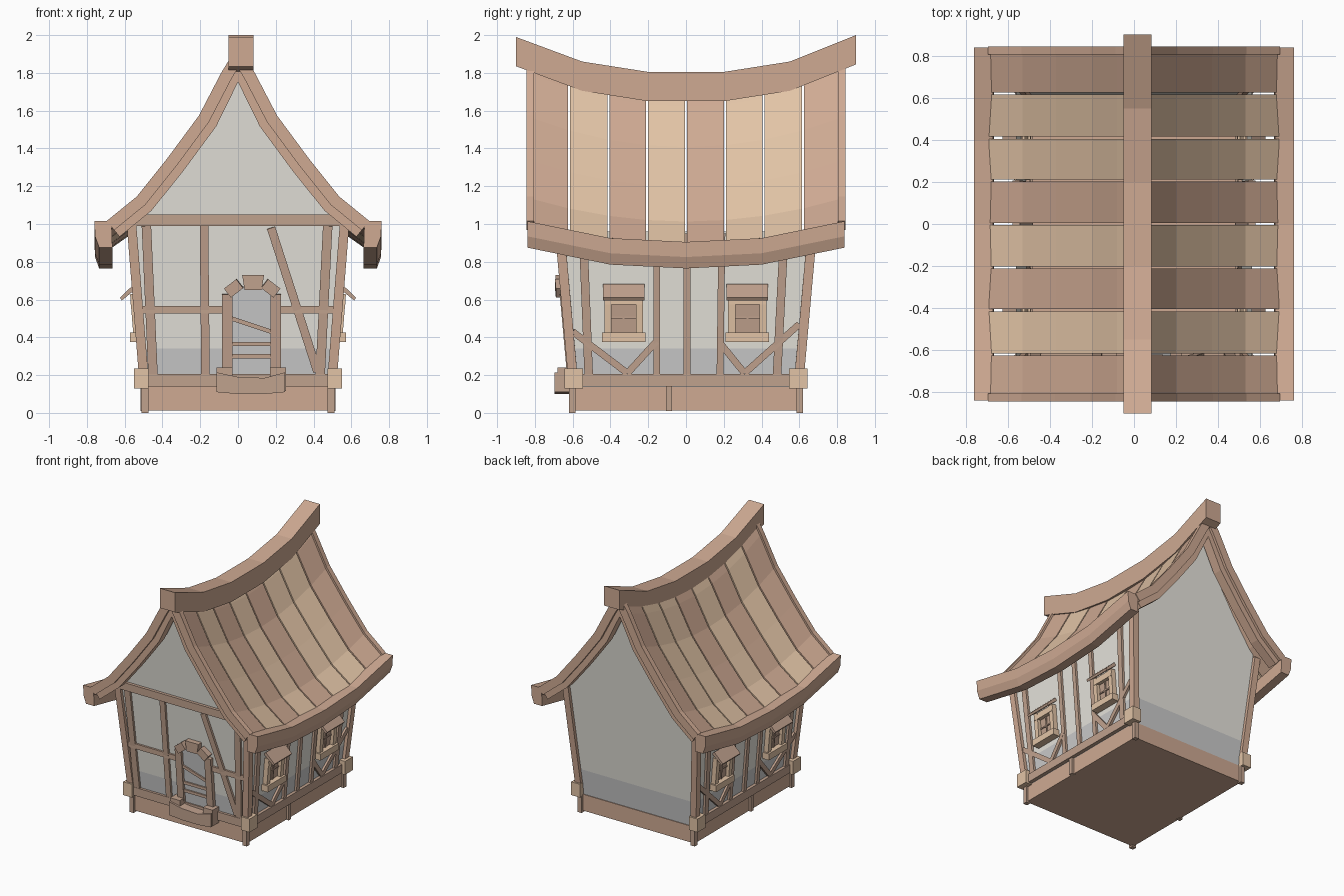
import bpy
from mathutils import Vector as V

if "Cube" in bpy.data.objects:
    bpy.data.objects.remove(bpy.data.objects["Cube"])


def material(name, rgb):
    m = bpy.data.materials.new(name)
    m.diffuse_color = (*rgb, 1)
    m.use_nodes = True
    m.node_tree.nodes["Principled BSDF"].inputs["Base Color"].default_value = m.diffuse_color
    return m


WOOD = material("wood", (0.62, 0.40, 0.29))
DARK = material("timber", (0.53, 0.36, 0.27))
LIGHT = material("light_wood", (0.76, 0.55, 0.38))
PLASTER = material("plaster", (0.80, 0.78, 0.72))


def mesh(name, verts, faces, mat=None):
    me = bpy.data.meshes.new(name)
    me.from_pydata([tuple(v) for v in verts], [], faces)
    ob = bpy.data.objects.new(name, me)
    bpy.context.collection.objects.link(ob)
    if mat:
        me.materials.append(mat)
    import bmesh
    bm = bmesh.new()
    bm.from_mesh(me)
    bmesh.ops.recalc_face_normals(bm, faces=bm.faces)
    bm.to_mesh(me)
    bm.free()
    return ob


def loft(name, rings, mat=None):
    """Skin closed rings of equal length and cap both ends."""
    n = len(rings[0])
    verts = [p for r in rings for p in r]
    faces = [(k * n + i, k * n + (i + 1) % n, (k + 1) * n + (i + 1) % n, (k + 1) * n + i)
             for k in range(len(rings) - 1) for i in range(n)]
    faces += [tuple(range(n)), tuple(range(len(verts) - n, len(verts)))]
    return mesh(name, verts, faces, mat)


def box(name, x, y, z, mat=None):
    return loft(name, [[(x[0], y[0], h), (x[1], y[0], h), (x[1], y[1], h), (x[0], y[1], h)] for h in z], mat)


def beam(name, a, b, w, d, n, mat=DARK):
    """Square timber from a to b, w wide across the wall, d deep along normal n."""
    a, b = V(a), V(b)
    t = (b - a).normalized()
    u = V(n).cross(t).normalized()
    v = t.cross(u)
    sec = [u * w / 2 * i + v * d / 2 * j for i, j in ((1, 1), (-1, 1), (-1, -1), (1, -1))]
    return loft(name, [[p + q for q in sec] for p in (a, b)], mat)


# Walls lean outward as they rise
def xw(z): return 0.5 + 0.08 * (z - 0.2)
def yw(z): return 0.6 + 0.09 * (z - 0.2)
def F(x, z, o=0): return (x, -yw(z) - o, z)
def S(s, y, z, o=0): return (s * (xw(z) + o), y, z)


# Roof curve at the gable ends, sagging toward the middle
PROFILE = [(0, 1.93), (0.08, 1.80), (0.2, 1.57), (0.37, 1.34), (0.53, 1.14), (0.69, 1.01)]


def sag(x, y):
    return (0.185 - 0.11 * x) * (1 - min(1, abs(y) / 0.84) ** 2)


def offset(t):
    out = [(0, PROFILE[0][1] - 1.9 * t)]
    for i in range(1, len(PROFILE)):
        p, q = PROFILE[i - 1], PROFILE[min(i + 1, len(PROFILE) - 1)]
        d = V((q[0] - p[0], q[1] - p[1])).normalized()
        out.append((max(0, PROFILE[i][0] + d.y * t), PROFILE[i][1] - d.x * t))
    return out


# Base, stone band and plaster shell
box("base", (-0.495, 0.495), (-0.6, 0.6), (0.012, 0.14), WOOD)


def ring(z):
    return [(i * xw(z), j * yw(z), z) for i, j in ((-1, -1), (1, -1), (1, 1), (-1, 1))]


sides = [(i, (i + 1) % 4, 4 + (i + 1) % 4, 4 + i) for i in range(4)]
mesh("stone_band", ring(0.13) + ring(0.34), sides)
mesh("plaster_walls", ring(0.34) + ring(0.96), sides, PLASTER)
half = [(x, z - sag(x, 0.72) - 0.03) for x, z in PROFILE[:5]]
outline = [(-xw(0.96), 0.96)] + [(-x, z) for x, z in half[:0:-1]] + half + [(xw(0.96), 0.96)]
for e, side in ((-1, "front"), (1, "back")):
    mesh(side + "_gable", [(x, e * yw(z), z) for x, z in outline], [tuple(range(len(outline)))[::e]], PLASTER)

# Roof planks
edges = [-0.82, -0.62, -0.41, -0.207, 0, 0.207, 0.41, 0.62, 0.82]
under = offset(0.035)
for s in (-1, 1):
    for k in range(8):
        y0, y1 = edges[k] + 0.005, edges[k + 1] - 0.005
        rings = [[(s * a[0], y0, a[1] - sag(a[0], y0)), (s * a[0], y1, a[1] - sag(a[0], y1)),
                  (s * b[0], y1, b[1] - sag(a[0], y1)), (s * b[0], y0, b[1] - sag(a[0], y0))]
                 for a, b in zip(PROFILE, under)]
        loft("roof_plank", rings, (WOOD, LIGHT)[k in (1, 3, 5, 6)])
    # Gable boards in two steps
    for e in (-1, 1):
        for t0, t1, ya, yb in ((-0.008, 0.055, 0.805, 0.845), (0.035, 0.1, 0.75, 0.825)):
            loft("gable_board", [[(s * a[0], e * ya, a[1]), (s * a[0], e * yb, a[1]),
                                  (s * b[0], e * yb, b[1]), (s * b[0], e * ya, b[1])]
                                 for a, b in zip(offset(t0), offset(t1))], WOOD)
    # Eave beam
    loft("eave_beam", [[(s * x, y, t + h) for x, h in
                        ((0.67, 0), (0.76, 0), (0.757, -0.08), (0.735, -0.14), (0.665, -0.14))]
                       for y, t in ((-0.84, 1.015), (-0.4, 0.925), (0, 0.905), (0.4, 0.925), (0.84, 1.015))], WOOD)

# Ridge beam
loft("ridge_beam", [[(-0.05, y, t), (0.083, y, t), (0.083, y, t - 0.155), (-0.05, y, t - 0.155)]
                    for y, t in ((-0.9, 1.99), (-0.55, 1.86), (-0.2, 1.805), (0.2, 1.805), (0.55, 1.86), (0.9, 2.0))], WOOD)

# Corner posts, corner blocks and stakes
for s in (-1, 1):
    for e in (-1, 1):
        beam("corner_post", (s * xw(0.2), e * yw(0.2), 0.2), (s * xw(1.02), e * yw(1.02), 1.02), 0.05, 0.05, (0, 1, 0), WOOD)
        box("corner_block", sorted((s * 0.475, s * 0.55)), sorted((e * 0.545, e * 0.642)), (0.13, 0.235), LIGHT)
        box("stake", sorted((s * 0.475, s * 0.51)), sorted((e * 0.585, e * 0.62)), (0, 0.14), DARK)
    box("middle_stake", sorted((s * 0.48, s * 0.515)), (-0.105, -0.075), (0.01, 0.14), DARK)

# Front timber frame
FN = (0, 1, 0)
box("front_sill", (-0.52, 0.52), (-0.62, -0.58), (0.14, 0.205), DARK)
box("gable_tie_beam", (-0.55, 0.55), (-0.70, -0.64), (0.99, 1.05), DARK)
for a, b, w in (((-0.45, 0.2), (-0.485, 0.99), 0.05), ((-0.172, 0.2), (-0.18, 0.99), 0.045),
                ((0.435, 0.2), (0.475, 0.99), 0.05), ((0.42, 0.22), (0.175, 0.98), 0.045),
                ((-0.53, 0.545), (-0.06, 0.545), 0.04), ((0.2, 0.545), (0.53, 0.545), 0.04)):
    beam("front_timber", F(*a), F(*b), w, 0.035, FN)

# Door with stone-like timber surround
arch = [(-0.05, 0.2), (0.19, 0.2), (0.19, 0.6), (0.14, 0.67), (0, 0.67), (-0.05, 0.6)]
loft("door", [[F(x, z, o) for x, z in arch] for o in (-0.01, 0.01)])
for a, b in (((-0.035, 0.5), (0.175, 0.43)), ((-0.035, 0.365), (0.175, 0.365)), ((-0.035, 0.3), (0.175, 0.3))):
    beam("door_batten", F(*a, 0.012), F(*b, 0.012), 0.022, 0.02, FN)
beam("door_jamb", F(-0.056, 0.22), F(-0.056, 0.63), 0.055, 0.06, FN)
beam("door_jamb", F(0.2, 0.22), F(0.2, 0.63), 0.055, 0.06, FN)
beam("arch_block", F(-0.055, 0.635, 0.02), F(0.01, 0.685, 0.02), 0.06, 0.06, FN)
beam("arch_block", F(0.205, 0.635, 0.02), F(0.14, 0.685, 0.02), 0.06, 0.06, FN)
loft("keystone", [[(x, y, z) for x, z in ((0.035, 0.65), (0.125, 0.65), (0.138, 0.73), (0.022, 0.73))]
                  for y in (-0.69, -0.62)], DARK)
box("door_foot", (-0.115, -0.03), (-0.68, -0.58), (0.115, 0.24), DARK)
box("door_foot", (0.17, 0.255), (-0.68, -0.58), (0.115, 0.24), DARK)
loft("door_step", [[(x, -0.695, a), (x, -0.58, a), (x, -0.58, b), (x, -0.695, b)]
                   for x, a, b in ((-0.115, 0.11, 0.215), (0, 0.1, 0.19), (0.14, 0.1, 0.185), (0.25, 0.11, 0.215))], DARK)

# Side timber frames and windows
for s in (-1, 1):
    N = (1, 0, 0)
    box("side_sill", sorted((s * 0.48, s * 0.525)), (-0.6, 0.6), (0.14, 0.205), DARK)
    for a, b, w in (((-0.515, 0.2), (-0.545, 0.95), 0.045), ((-0.155, 0.2), (-0.155, 0.95), 0.036),
                    ((0.005, 0.2), (0.005, 0.95), 0.036), ((0.18, 0.2), (0.19, 0.95), 0.036),
                    ((0.482, 0.2), (0.52, 0.95), 0.045), ((-0.6, 0.43), (-0.31, 0.21), 0.036),
                    ((-0.31, 0.21), (-0.155, 0.38), 0.036), ((0.18, 0.37), (0.31, 0.21), 0.036),
                    ((0.31, 0.21), (0.6, 0.47), 0.036)):
        beam("side_timber", S(s, *a), S(s, *b), w, 0.035, N)
    for c in (-0.33, 0.325):
        beam("window_pane", S(s, c, 0.42), S(s, c, 0.6), 0.16, 0.02, N)
        for d in (-0.083, 0.083):
            beam("window_jamb", S(s, c + d, 0.4, 0.012), S(s, c + d, 0.63, 0.012), 0.038, 0.05, N, LIGHT)
        beam("window_head", S(s, c - 0.1, 0.6, 0.012), S(s, c + 0.1, 0.6, 0.012), 0.05, 0.05, N, LIGHT)
        beam("window_sill", S(s, c - 0.115, 0.4, 0.015), S(s, c + 0.115, 0.4, 0.015), 0.05, 0.08, N, LIGHT)
        beam("window_bar", S(s, c, 0.42, 0.01), S(s, c, 0.6, 0.01), 0.01, 0.015, N)
        beam("window_bar", S(s, c - 0.07, 0.505, 0.01), S(s, c + 0.07, 0.505, 0.01), 0.01, 0.015, N)
        # Sloping hood over the window
        loft("window_hood", [[(s * 0.53, y, 0.665), (s * 0.55, y, 0.682), (s * 0.625, y, 0.61), (s * 0.615, y, 0.595)]
                             for y in (c - 0.11, c + 0.11)], DARK)
